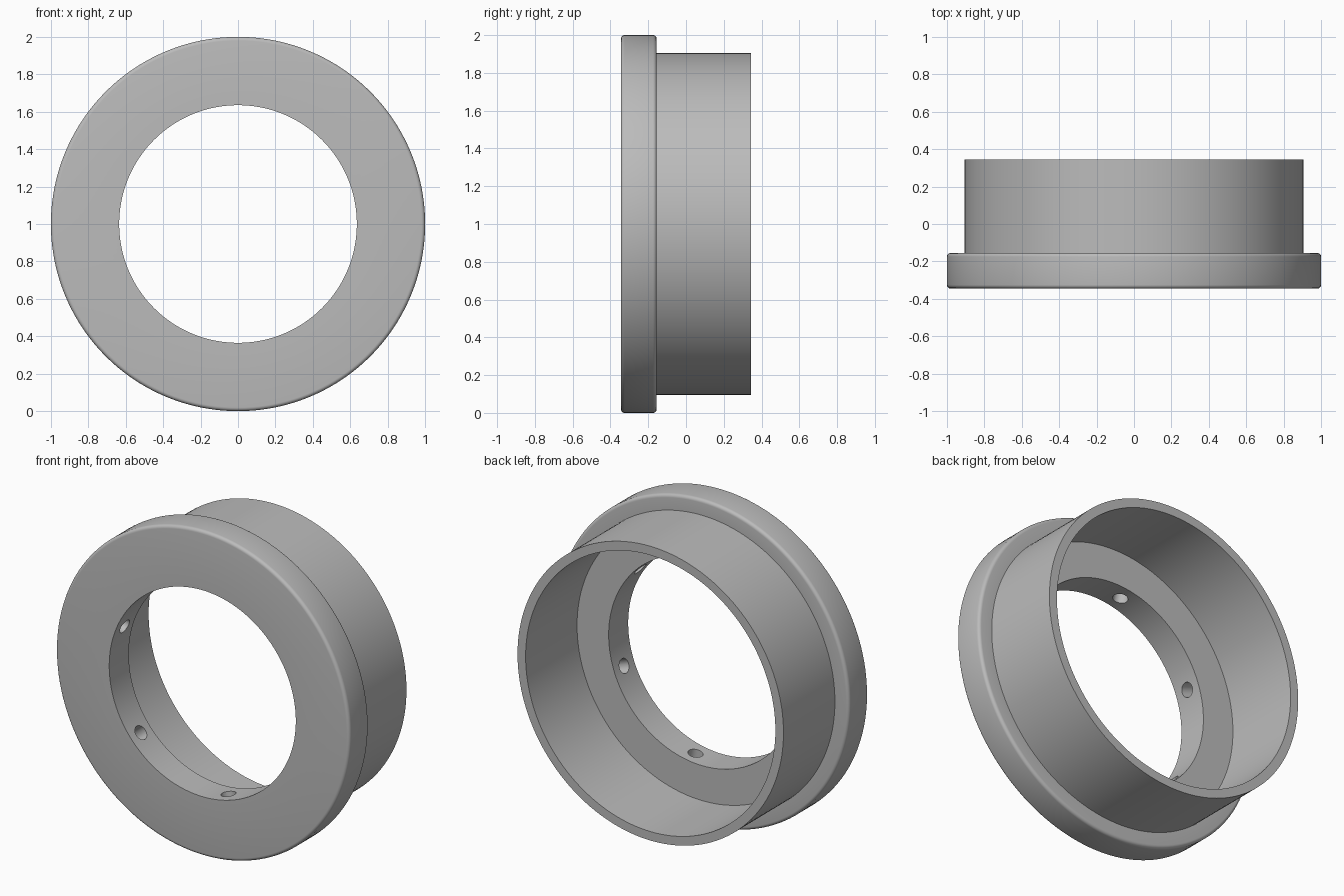
import bpy, bmesh
from math import radians, cos, sin, pi
from mathutils import Matrix, Vector

cube = bpy.data.objects.get("Cube")
if cube:
    bpy.data.objects.remove(cube, do_unlink=True)

SEGMENTS = 160
FRONT, STEP, BACK = -0.345, -0.155, 0.345
RIM, BORE, COLLAR, COLLAR_IN = 1.0, 0.635, 0.905, 0.85
ROUND = 0.02

grey = bpy.data.materials.new("satin grey")
grey.use_nodes = True
colour = (0.5, 0.5, 0.5, 1)
grey.diffuse_color = colour
grey.node_tree.nodes["Principled BSDF"].inputs["Base Color"].default_value = colour


def add_object(name, bm):
    mesh = bpy.data.meshes.new(name)
    bmesh.ops.recalc_face_normals(bm, faces=bm.faces)
    bm.to_mesh(mesh)
    bm.free()
    obj = bpy.data.objects.new(name, mesh)
    bpy.context.collection.objects.link(obj)
    mesh.materials.append(grey)
    return obj


def rounded(radius, y, start):
    """Quarter-circle corner points (radius, y) around a fillet centre."""
    angles = [start + pi / 2 * i / 5 for i in range(6)]
    return [(radius + ROUND * cos(a), y + ROUND * sin(a)) for a in angles]


# Flanged ring: closed section revolved about the y axis
section = [(BORE, FRONT)]
section += rounded(RIM - ROUND, FRONT + ROUND, -pi / 2)
section += rounded(RIM - ROUND, STEP - ROUND, 0)
section += [(COLLAR, STEP), (COLLAR, BACK), (COLLAR_IN, BACK),
            (COLLAR_IN, STEP), (BORE, STEP)]
bm = bmesh.new()
verts = [bm.verts.new((r, y, 0)) for r, y in section]
edges = [bm.edges.new((v, verts[i - 1])) for i, v in enumerate(verts)]
bmesh.ops.spin(bm, geom=verts + edges, cent=(0, 0, 0), axis=(0, 1, 0),
               angle=2 * pi, steps=SEGMENTS, use_merge=True)
bmesh.ops.remove_doubles(bm, verts=bm.verts, dist=0.0001)
bmesh.ops.translate(bm, verts=bm.verts, vec=(0, 0, 1))
ring = add_object("flanged_ring", bm)

# Six blind holes drilled outward from the bore
bm = bmesh.new()
for i in range(6):
    angle = radians(40 + 60 * i)
    outward = Vector((cos(angle), 0, sin(angle)))
    place = Matrix.Translation(outward * 0.69 + Vector((0, (FRONT + STEP) / 2, 1)))
    turn = outward.to_track_quat('Z', 'Y').to_matrix().to_4x4()
    bmesh.ops.create_cone(bm, cap_ends=True, segments=32, radius1=0.043,
                          radius2=0.043, depth=0.24, matrix=place @ turn)
drills = add_object("hole_cutters", bm)
drills.hide_render = True

# Cut the holes, then discard the cutters
cut = ring.modifiers.new("holes", 'BOOLEAN')
cut.operation = 'DIFFERENCE'
cut.solver = 'EXACT'
cut.object = drills
bpy.ops.object.select_all(action='DESELECT')
ring.select_set(True)
bpy.context.view_layer.objects.active = ring
bpy.ops.object.modifier_apply(modifier=cut.name)
bpy.data.objects.remove(drills, do_unlink=True)
bpy.ops.object.shade_smooth_by_angle(angle=radians(30))
